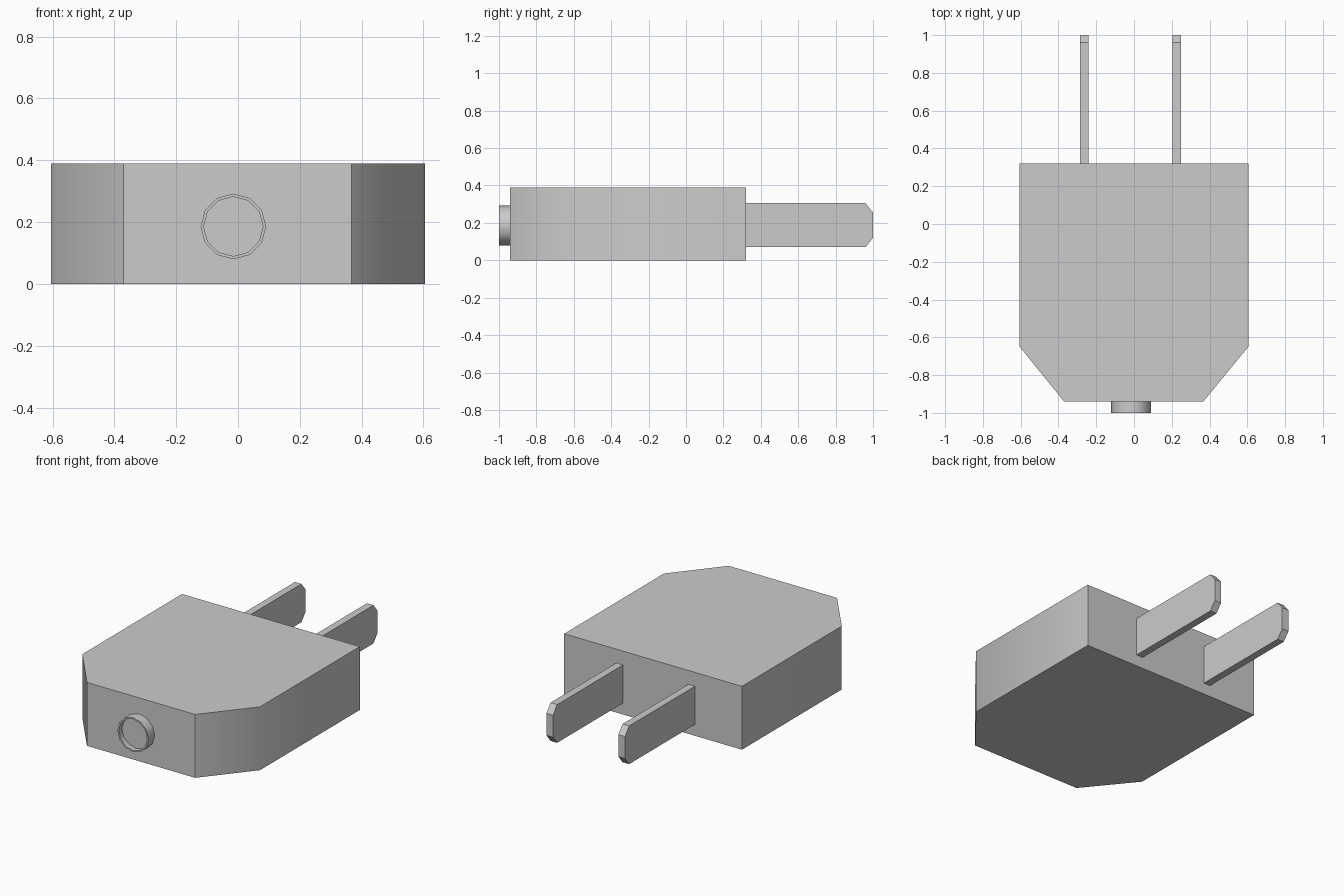
import bpy, bmesh, math
from mathutils import Matrix, Vector

if "Cube" in bpy.data.objects:
    bpy.data.objects.remove(bpy.data.objects["Cube"])


def finish(name, bm, smooth=False):
    bmesh.ops.recalc_face_normals(bm, faces=bm.faces)
    mesh = bpy.data.meshes.new(name)
    bm.to_mesh(mesh)
    bm.free()
    ob = bpy.data.objects.new(name, mesh)
    bpy.context.collection.objects.link(ob)
    if smooth:
        bpy.ops.object.select_all(action='DESELECT')
        ob.select_set(True)
        bpy.context.view_layer.objects.active = ob
        bpy.ops.object.shade_smooth_by_angle(angle=math.radians(45))
    return ob


def prism(name, points, direction, smooth=False):
    bm = bmesh.new()
    face = bm.faces.new([bm.verts.new(p) for p in points])
    ext = bmesh.ops.extrude_face_region(bm, geom=[face], use_keep_orig=True)
    verts = [g for g in ext["geom"] if isinstance(g, bmesh.types.BMVert)]
    bmesh.ops.translate(bm, verts=verts, vec=Vector(direction))
    return finish(name, bm, smooth)


# Plug housing with two cut front corners
outline = [(0.605, 0.32), (-0.605, 0.32), (-0.605, -0.65),
           (-0.37, -0.94), (0.367, -0.94), (0.605, -0.65)]
prism("housing", [(x, y, 0) for x, y in outline], (0, 0, 0.39), smooth=True)

# Two flat contact blades with clipped tips
blade = [(0.32, 0.07), (0.96, 0.07), (1.0, 0.12),
         (1.0, 0.255), (0.96, 0.305), (0.32, 0.305)]
for name, x in (("left_blade", -0.285), ("right_blade", 0.205)):
    prism(name, [(x, y, z) for y, z in blade], (0.045, 0, 0))

# Short cable collar with a recessed face
bm = bmesh.new()
bmesh.ops.create_cone(
    bm, cap_ends=True, segments=12, radius1=0.106, radius2=0.106, depth=0.06,
    matrix=Matrix.Translation((-0.015, -0.97, 0.186)) @ Matrix.Rotation(math.pi / 2, 4, 'X'))
bm.normal_update()
cap = min(bm.faces, key=lambda f: f.calc_center_median().y)
bmesh.ops.inset_region(bm, faces=[cap], thickness=0.01)
ext = bmesh.ops.extrude_discrete_faces(bm, faces=[cap])
bmesh.ops.translate(bm, verts=ext["faces"][0].verts, vec=(0, 0.03, 0))
finish("cable_collar", bm, smooth=True)
